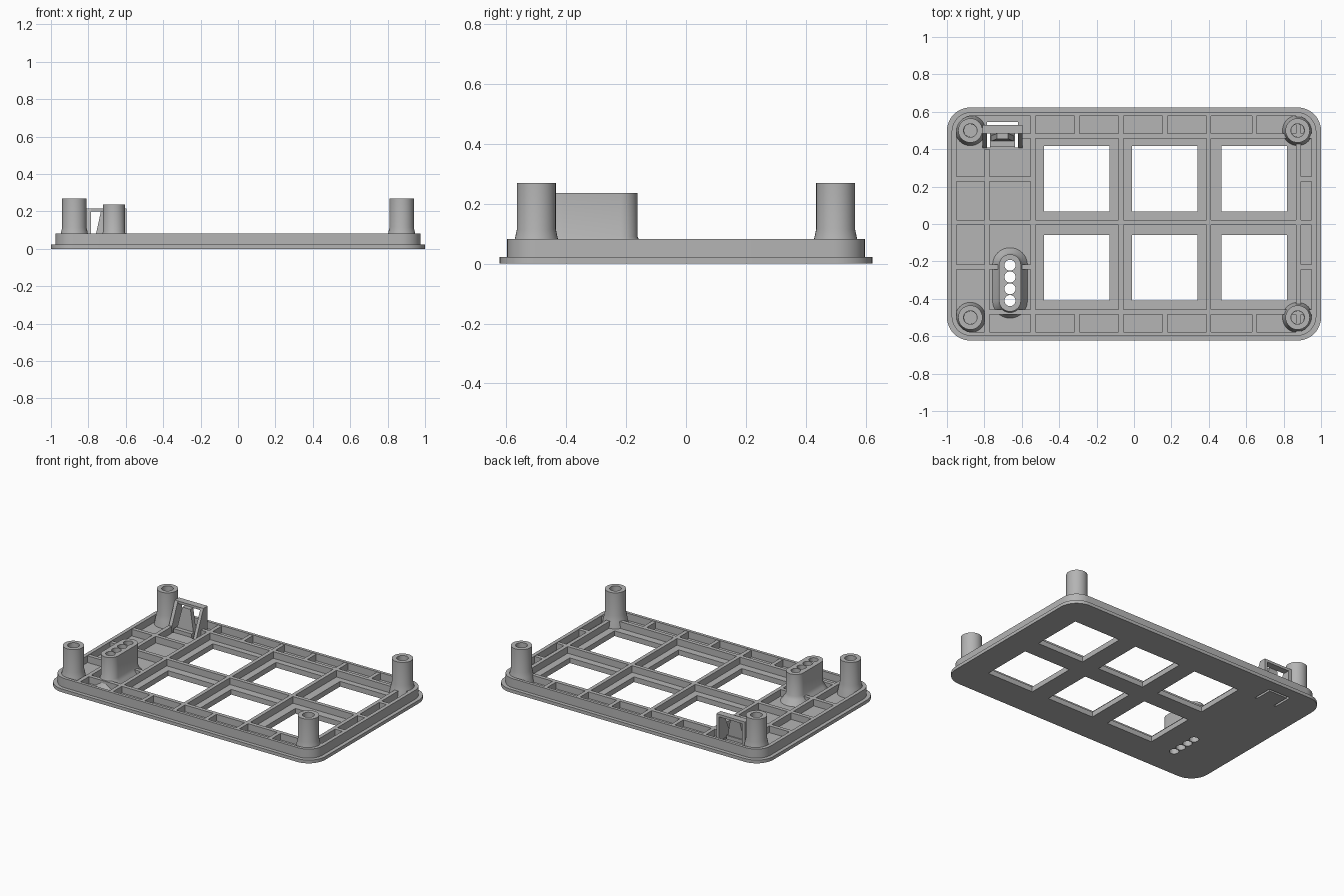
import bpy, bmesh
from math import cos, sin, pi, radians

default = bpy.data.objects.get("Cube")
if default:
    bpy.data.objects.remove(default, do_unlink=True)

grey = bpy.data.materials.new("grey plastic")
grey.use_nodes = True
COLOUR = (0.46, 0.46, 0.46, 1)
grey.diffuse_color = COLOUR
grey.node_tree.nodes["Principled BSDF"].inputs["Base Color"].default_value = COLOUR

FLOOR, RIM = 0.035, 0.083


def finish(name, bm):
    bmesh.ops.recalc_face_normals(bm, faces=bm.faces)
    mesh = bpy.data.meshes.new(name)
    bm.to_mesh(mesh)
    bm.free()
    ob = bpy.data.objects.new(name, mesh)
    bpy.context.collection.objects.link(ob)
    mesh.materials.append(grey)
    return ob


def rounded(hx, hy, r, z, cx=0, cy=0, n=10):
    """Outline of a rounded rectangle at height z."""
    pts = []
    for q, (sx, sy) in enumerate([(1, 1), (-1, 1), (-1, -1), (1, -1)]):
        for i in range(n + 1):
            a = (q + i / n) * pi / 2
            pts.append((cx + sx * (hx - r) + r * cos(a), cy + sy * (hy - r) + r * sin(a), z))
    return pts


def circle(r, z, cx, cy, n=32):
    return [(cx + r * cos(2 * pi * i / n), cy + r * sin(2 * pi * i / n), z) for i in range(n)]


def loft(bm, loops):
    """Skin a stack of outlines and cap both ends."""
    rows = [[bm.verts.new(p) for p in loop] for loop in loops]
    n = len(rows[0])
    for a, b in zip(rows, rows[1:]):
        for i in range(n):
            j = (i + 1) % n
            bm.faces.new((a[i], a[j], b[j], b[i]))
    bm.faces.new(rows[0])
    bm.faces.new(rows[-1])
    bmesh.ops.remove_doubles(bm, verts=bm.verts, dist=1e-5)


def box(bm, x0, x1, y0, y1, z0, z1):
    loft(bm, [[(x0, y0, z), (x1, y0, z), (x1, y1, z), (x0, y1, z)] for z in (z0, z1)])


def cut(ob, cutter):
    mod = ob.modifiers.new("cut", "BOOLEAN")
    mod.operation, mod.solver, mod.object = "DIFFERENCE", "EXACT", cutter
    bpy.context.view_layer.objects.active = ob
    bpy.ops.object.modifier_apply(modifier=mod.name)


# Tray: flange, rim wall and floor in one solid
bm = bmesh.new()
loft(bm, [rounded(1, 0.623, 0.125, 0), rounded(1, 0.623, 0.125, 0.022),
          rounded(0.975, 0.598, 0.105, 0.022), rounded(0.975, 0.598, 0.105, RIM),
          rounded(0.95, 0.578, 0.085, RIM), rounded(0.95, 0.578, 0.085, FLOOR)])
tray = finish("tray", bm)

# Window openings and the slit around the clip
bm = bmesh.new()
for x in (-0.305, 0.165, 0.643):
    for y in (0.243, -0.233):
        box(bm, x - 0.175, x + 0.175, y - 0.175, y + 0.175, -0.1, 0.2)
slit = [(-0.785, 0.41), (-0.77, 0.41), (-0.77, 0.53), (-0.635, 0.53),
        (-0.635, 0.41), (-0.62, 0.41), (-0.62, 0.545), (-0.785, 0.545)]
loft(bm, [[(x, y, z) for x, y in slit] for z in (-0.1, 0.2)])
openings = finish("openings_cutter", bm)
cut(tray, openings)

# Ribs
bm = bmesh.new()
T, TOP, LOW = 0.013, RIM - 0.003, FLOOR - 0.01


def rib_x(y, x0, x1):
    box(bm, x0, x1, y - T, y + T, LOW, TOP)


def rib_y(x, y0, y1):
    box(bm, x - T, x + T, y0, y1, LOW, TOP)


for x in (-0.54, -0.07, 0.4, 0.88):
    rib_y(x, -0.585, 0.585)
for x in (-0.305, 0.165, 0.643):
    for s in (1, -1):
        rib_y(x, min(s * 0.48, s * 0.585), max(s * 0.48, s * 0.585))
rib_y(-0.785, -0.585, 0.4)
rib_x(0.008, -0.96, 0.96)
rib_x(0.47, -0.6, 0.96)
rib_x(-0.47, -0.785, 0.96)
for y in (0.24, -0.23):
    rib_x(y, 0.88, 0.96)
rib_x(0.24, -0.96, -0.54)
rib_x(-0.23, -0.96, -0.715)
rib_x(-0.23, -0.615, -0.54)
finish("ribs", bm)

# Corner screw posts, flared at the foot and bored from the top
post = [(0.082, 0.03), (0.072, RIM), (0.065, 0.115), (0.065, 0.27), (0.036, 0.27), (0.034, 0.04)]
for side, x in (("right", -0.875), ("left", 0.875)):
    for end, y in (("front", -0.5), ("back", 0.5)):
        bm = bmesh.new()
        loft(bm, [circle(r, z, x, y) for r, z in post])
        finish(f"{end}_{side}_post", bm)

# Pin guide block with a flared foot
GX, GY = -0.663, -0.315
bm = bmesh.new()
loft(bm, [rounded(w, w + 0.095, w - 0.001, z, GX, GY)
          for w, z in ((0.096, 0.03), (0.09, 0.04), (0.068, 0.07), (0.058, 0.09), (0.058, 0.236))])
guide = finish("pin_guide", bm)

# Pin holes through guide and floor
bm = bmesh.new()
for i in range(4):
    y = GY + (i - 1.5) * 0.063
    loft(bm, [circle(0.0295, z, GX, y, 24) for z in (-0.1, 0.4)])
pins = finish("pin_holes_cutter", bm)
cut(tray, pins)
cut(guide, pins)
for helper in (openings, pins):
    bpy.data.objects.remove(helper, do_unlink=True)

# Clip: two gusset legs joined by a top bar
bm = bmesh.new()
gusset = [(0.405, 0.03), (0.53, 0.03), (0.53, 0.215), (0.485, 0.215)]
for x0, x1 in ((-0.81, -0.787), (-0.618, -0.597)):
    loft(bm, [[(x, y, z) for y, z in gusset] for x in (x0, x1)])
box(bm, -0.81, -0.597, 0.485, 0.53, 0.198, 0.215)
finish("clip_frame", bm)

# Clip tongue: tapered springy plate with a step at its foot
bm = bmesh.new()
loft(bm, [[(-0.703 - w, y, z), (-0.703 + w, y, z), (-0.703 + w, y + 0.03, z), (-0.703 - w, y + 0.03, z)]
          for w, y, z in ((0.067, 0.44, 0.03), (0.03, 0.455, 0.2))])
box(bm, -0.77, -0.636, 0.415, 0.48, 0.03, 0.06)
finish("clip_tongue", bm)

# Smooth round walls, keep hard edges
bpy.ops.object.select_all(action="DESELECT")
for ob in bpy.context.collection.objects:
    if ob.type == "MESH" and grey.name in ob.data.materials:
        ob.select_set(True)
        bpy.context.view_layer.objects.active = ob
bpy.ops.object.shade_smooth_by_angle(angle=radians(30))
